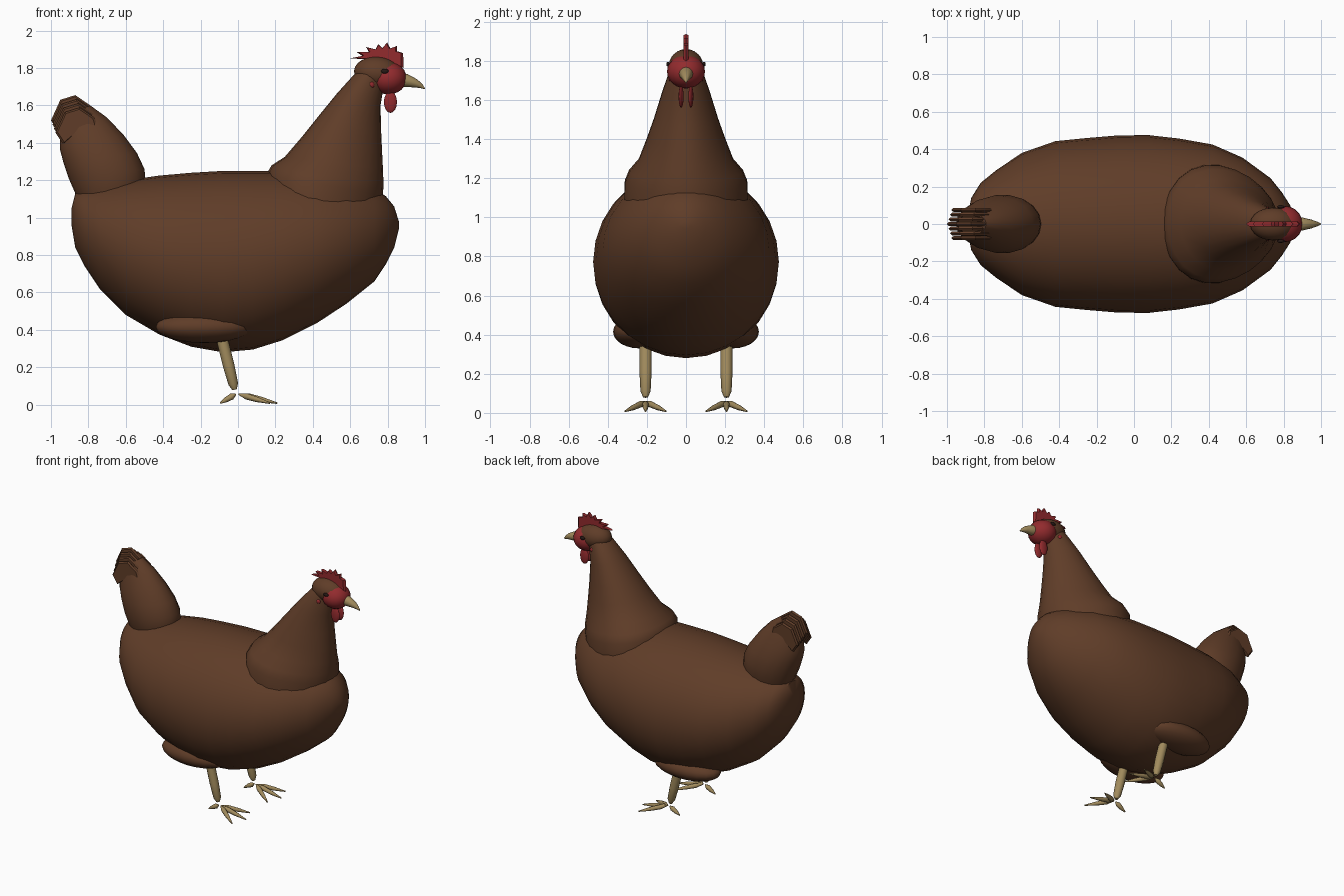
import bpy, bmesh, math
from mathutils import Vector, Matrix

if "Cube" in bpy.data.objects:
    bpy.data.objects.remove(bpy.data.objects["Cube"], do_unlink=True)


def material(name, rgb):
    m = bpy.data.materials.new(name)
    m.use_nodes = True
    m.diffuse_color = (*rgb, 1)
    m.node_tree.nodes["Principled BSDF"].inputs["Base Color"].default_value = (*rgb, 1)
    return m


BROWN = material("brown feathers", (0.115, 0.046, 0.021))
RED = material("red skin", (0.29, 0.024, 0.027))
HORN = material("tan horn", (0.36, 0.26, 0.11))
DARK = material("dark eye", (0.02, 0.01, 0.008))


def finish(name, bm, mat, angle=50):
    bmesh.ops.recalc_face_normals(bm, faces=bm.faces)
    mesh = bpy.data.meshes.new(name)
    bm.to_mesh(mesh)
    bm.free()
    mesh.materials.append(mat)
    obj = bpy.data.objects.new(name, mesh)
    bpy.context.collection.objects.link(obj)
    bpy.ops.object.select_all(action="DESELECT")
    obj.select_set(True)
    bpy.context.view_layer.objects.active = obj
    bpy.ops.object.shade_smooth_by_angle(angle=math.radians(angle))
    return obj


def loft(name, rings, mat):
    """Skin a list of equal-length point rings and cap both ends."""
    bm = bmesh.new()
    rows = [[bm.verts.new(p) for p in ring] for ring in rings]
    n = len(rows[0])
    for a, b in zip(rows, rows[1:]):
        for i in range(n):
            j = (i + 1) % n
            bm.faces.new((a[i], a[j], b[j], b[i]))
    bm.faces.new(rows[0])
    bm.faces.new(rows[-1])
    return finish(name, bm, mat)


def angles(n):
    return [2 * math.pi * i / n for i in range(n)]


def ellipsoid(name, centre, radii, mat, tilt=0, segs=16):
    bm = bmesh.new()
    m = (Matrix.Translation(centre) @ Matrix.Rotation(math.radians(tilt), 4, "Y")
         @ Matrix.Diagonal((*radii, 1)))
    bmesh.ops.create_uvsphere(bm, u_segments=segs, v_segments=segs // 2 + 2, radius=1, matrix=m)
    return finish(name, bm, mat)


def tube(name, stations, mat, n=10):
    """Tapered tube through (point, radius) stations."""
    pts = [Vector(p) for p, r in stations]
    rings = []
    for k, (p, r) in enumerate(stations):
        d = pts[min(k + 1, len(pts) - 1)] - pts[max(k - 1, 0)]
        q = d.to_track_quat("Z", "Y")
        rings.append([pts[k] + q @ Vector((r * math.cos(a), r * math.sin(a), 0)) for a in angles(n)])
    return loft(name, rings, mat)


def plate(name, outline, y, thick, mat):
    """Upright thin plate with a ridged middle, drawn in the xz plane."""
    bm = bmesh.new()
    rows = []
    c = sum((Vector((x, 0, z)) for x, z in outline), Vector()) / len(outline)
    for off, s in ((-0.5, 0.9), (0, 1), (0.5, 0.9)):
        rows.append([bm.verts.new((c.x + (x - c.x) * s, y + off * thick, c.z + (z - c.z) * s))
                     for x, z in outline])
    for a, b in zip(rows, rows[1:]):
        for i in range(len(outline)):
            j = (i + 1) % len(outline)
            bm.faces.new((a[i], a[j], b[j], b[i]))
    bm.faces.new(rows[0])
    bm.faces.new(rows[-1])
    return finish(name, bm, mat, 30)


# Body: upright ellipses along x, as (x, bottom, top, half width)
BODY = [(-0.89, 0.96, 1.05, 0.04), (-0.87, 0.84, 1.13, 0.14), (-0.82, 0.74, 1.15, 0.22),
        (-0.74, 0.62, 1.17, 0.285), (-0.6, 0.48, 1.2, 0.38), (-0.42, 0.375, 1.225, 0.443),
        (-0.25, 0.31, 1.24, 0.46), (-0.08, 0.28, 1.25, 0.474), (0.08, 0.295, 1.25, 0.475),
        (0.24, 0.345, 1.25, 0.457), (0.42, 0.435, 1.235, 0.425), (0.58, 0.54, 1.21, 0.355),
        (0.73, 0.66, 1.155, 0.245), (0.79, 0.75, 1.115, 0.17), (0.835, 0.84, 1.06, 0.1),
        (0.86, 0.94, 0.98, 0.025)]
loft("body", [[(x, w * math.cos(a), (lo + hi) / 2 + (hi - lo) / 2 * math.sin(a)) for a in angles(28)]
              for x, lo, hi, w in BODY], BROWN)

# Neck: flat rings going up, as (back x, front x, back z, front z, half width)
NECK = [(0.15, 0.76, 1.12, 1.02, 0.315), (0.15, 0.775, 1.23, 1.12, 0.312),
        (0.18, 0.778, 1.28, 1.18, 0.29), (0.25, 0.775, 1.325, 1.26, 0.24),
        (0.34, 0.77, 1.43, 1.36, 0.2), (0.42, 0.765, 1.53, 1.47, 0.163),
        (0.53, 0.762, 1.665, 1.6, 0.122), (0.625, 0.78, 1.77, 1.71, 0.085),
        (0.66, 0.78, 1.79, 1.75, 0.07)]


def sloped_ring(b, f, zb, zf, w, skew, n):
    ring = []
    for a in angles(n):
        t = (1 + math.cos(a)) / 2
        ring.append((b + (f - b) * t, w * math.sin(a) * (1 - skew * math.cos(a)), zb + (zf - zb) * t))
    return ring


loft("neck", [sloped_ring(*s, 0.15, 24) for s in NECK], BROWN)

# Tail: rings leaning backwards, same layout as the neck
TAIL = [(-0.82, -0.5, 1.02, 1.14, 0.13), (-0.87, -0.495, 1.13, 1.2, 0.15),
        (-0.905, -0.5, 1.21, 1.26, 0.157), (-0.935, -0.54, 1.3, 1.345, 0.147),
        (-0.953, -0.61, 1.37, 1.44, 0.122), (-0.95, -0.7, 1.44, 1.535, 0.09),
        (-0.94, -0.79, 1.52, 1.6, 0.055)]
loft("tail", [sloped_ring(*s, 0, 18) for s in TAIL], BROWN)

# Tail feathers: thin plates, drooping lower the further they sit from the middle
FEATHER = [(-0.76, 1.5), (-0.79, 1.6), (-0.87, 1.655), (-0.95, 1.63),
           (-1.0, 1.52), (-0.96, 1.46), (-0.89, 1.52)]
for i in range(-3, 4):
    drop = abs(i)
    outline = [(x + 0.008 * drop, z - 0.022 * drop) for x, z in FEATHER]
    plate("tail_feather", outline, i * 0.025, 0.022, BROWN)

# Head
ellipsoid("head", (0.745, 0, 1.775), (0.125, 0.088, 0.085), BROWN, 5, 20)
ellipsoid("face", (0.805, 0, 1.745), (0.097, 0.097, 0.086), RED, 0, 20)
tube("beak", [((0.86, 0, 1.735), 0.038), ((0.9, 0, 1.733), 0.035), ((0.95, 0, 1.718), 0.023),
              ((0.98, 0, 1.703), 0.012), ((1.0, 0, 1.688), 0.002)], HORN, 12)
COMB = [(0.6, 1.852), (0.665, 1.865), (0.635, 1.885), (0.7, 1.885), (0.685, 1.912), (0.735, 1.9),
        (0.75, 1.927), (0.773, 1.907), (0.797, 1.937), (0.815, 1.905), (0.85, 1.918),
        (0.85, 1.89), (0.883, 1.88), (0.885, 1.8), (0.8, 1.83), (0.7, 1.845)]
plate("comb", COMB, 0, 0.026, RED)

# Paired parts
TOES = [(0.21, 0), (0.17, 0.105), (0.17, -0.105), (-0.095, 0)]
for side, s in (("left", 1), ("right", -1)):
    ellipsoid(side + "_eye", (0.785, s * 0.092, 1.783), (0.02, 0.009, 0.013), DARK, 0, 12)
    ellipsoid(side + "_ear_lobe", (0.712, s * 0.078, 1.71), (0.018, 0.012, 0.018), RED, 0, 10)
    ellipsoid(side + "_wattle", (0.815, s * 0.025, 1.618), (0.035, 0.013, 0.058), RED, 0, 12)
    ellipsoid(side + "_thigh", (-0.18, s * 0.24, 0.415), (0.26, 0.133, 0.085), BROWN, 0, 20)
    y = s * 0.207
    tube(side + "_shank", [((-0.1, y, 0.42), 0.03), ((-0.08, y, 0.33), 0.031), ((-0.05, y, 0.21), 0.031),
                           ((-0.025, y, 0.11), 0.026), ((-0.018, y, 0.08), 0.012)], HORN, 12)
    for dx, dy in TOES:
        start = Vector((0.004 if dx > 0 else -0.012, y, 0.056))
        tip = Vector((dx, y + dy, 0.008))
        tube(side + "_toe", [(start, 0.004), (start.lerp(tip, 0.25), 0.017),
                             (start.lerp(tip, 0.6), 0.014), (tip, 0.004)], HORN, 8)
